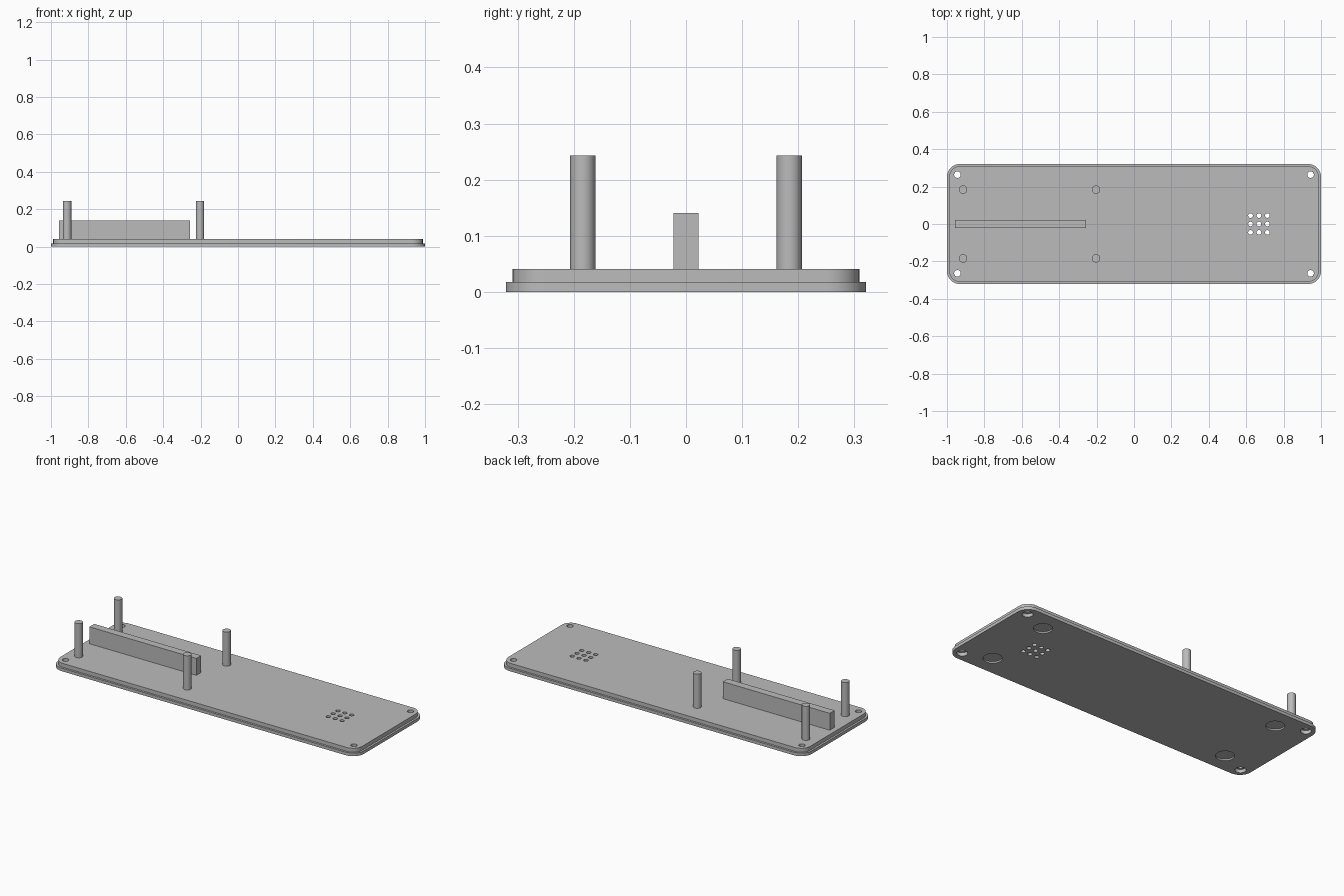
import bpy
import bmesh
from math import cos, sin, pi

if "Cube" in bpy.data.objects:
    bpy.data.objects.remove(bpy.data.objects["Cube"])

grey = bpy.data.materials.new("plain grey")
grey.use_nodes = True
grey.diffuse_color = (0.5, 0.5, 0.5, 1)
grey.node_tree.nodes["Principled BSDF"].inputs["Base Color"].default_value = (0.5, 0.5, 0.5, 1)


def stack(bm, rings):
    """Skin a list of equal-length point rings into a closed solid."""
    loops = [[bm.verts.new(p) for p in ring] for ring in rings]
    for low, high in zip(loops, loops[1:]):
        for i in range(len(low)):
            j = (i + 1) % len(low)
            bm.faces.new((low[i], low[j], high[j], high[i]))
    bm.faces.new(loops[0][::-1])
    bm.faces.new(loops[-1])


def circle(x, y, z, r, n=32):
    return [(x + r * cos(2 * pi * i / n), y + r * sin(2 * pi * i / n), z) for i in range(n)]


def rounded(hx, hy, r, z, steps=10):
    ring = []
    for quarter, (sx, sy) in enumerate(((1, 1), (-1, 1), (-1, -1), (1, -1))):
        for i in range(steps + 1):
            a = (quarter + i / steps) * pi / 2
            ring.append((sx * (hx - r) + r * cos(a), sy * (hy - r) + r * sin(a), z))
    return ring


def finish(name, bm):
    bmesh.ops.recalc_face_normals(bm, faces=bm.faces)
    mesh = bpy.data.meshes.new(name)
    bm.to_mesh(mesh)
    bm.free()
    obj = bpy.data.objects.new(name, mesh)
    mesh.materials.append(grey)
    bpy.context.collection.objects.link(obj)
    return obj


def activate(obj):
    bpy.ops.object.select_all(action="DESELECT")
    obj.select_set(True)
    bpy.context.view_layer.objects.active = obj


def smooth(obj):
    activate(obj)
    bpy.ops.object.shade_smooth_by_angle(angle=pi / 6)


corners = [(sx, sy) for sx in (-1, 1) for sy in (-1, 1)]

# Stepped base plate: wide rim below, inset lip above
LIP, TOP = 0.018, 0.041
bm = bmesh.new()
stack(bm, [rounded(1, 0.321, 0.07, 0), rounded(1, 0.321, 0.07, LIP),
           rounded(0.988, 0.309, 0.058, LIP), rounded(0.988, 0.309, 0.058, TOP)])
plate = finish("base_plate", bm)

# Cutter: counterbored screw holes, shallow foot recesses, vent grid
bm = bmesh.new()
for sx, sy in corners:
    x, y = sx * 0.944, sy * 0.264
    stack(bm, [circle(x, y, -0.02, 0.029), circle(x, y, 0.02, 0.029),
               circle(x, y, 0.02, 0.0175), circle(x, y, 0.06, 0.0175)])
    x, y = sx * 0.788, sy * 0.203
    stack(bm, [circle(x, y, -0.02, 0.05), circle(x, y, 0.009, 0.05)])
for i in (-1, 0, 1):
    for j in (-1, 0, 1):
        x, y = 0.668 + i * 0.045, j * 0.045
        stack(bm, [circle(x, y, -0.02, 0.0125, 24), circle(x, y, 0.06, 0.0125, 24)])
cutter = finish("hole_cutter", bm)
cutter.hide_render = True

cut = plate.modifiers.new("holes", "BOOLEAN")
cut.operation = "DIFFERENCE"
cut.solver = "EXACT"
cut.object = cutter
activate(plate)
bpy.ops.object.modifier_apply(modifier=cut.name)
bpy.data.objects.remove(cutter)
smooth(plate)

# Four round standing posts
for x, end in ((-0.914, "outer"), (-0.203, "inner")):
    for sy, side in ((-1, "front"), (1, "back")):
        bm = bmesh.new()
        stack(bm, [circle(x, sy * 0.184, z, 0.0225) for z in (TOP, 0.243)])
        smooth(finish(f"{side}_{end}_post", bm))

# Long upright support bar between the posts
bm = bmesh.new()
stack(bm, [[(-0.957, -0.0225, z), (-0.257, -0.0225, z), (-0.257, 0.0225, z), (-0.957, 0.0225, z)]
           for z in (TOP, 0.141)])
finish("support_bar", bm)
